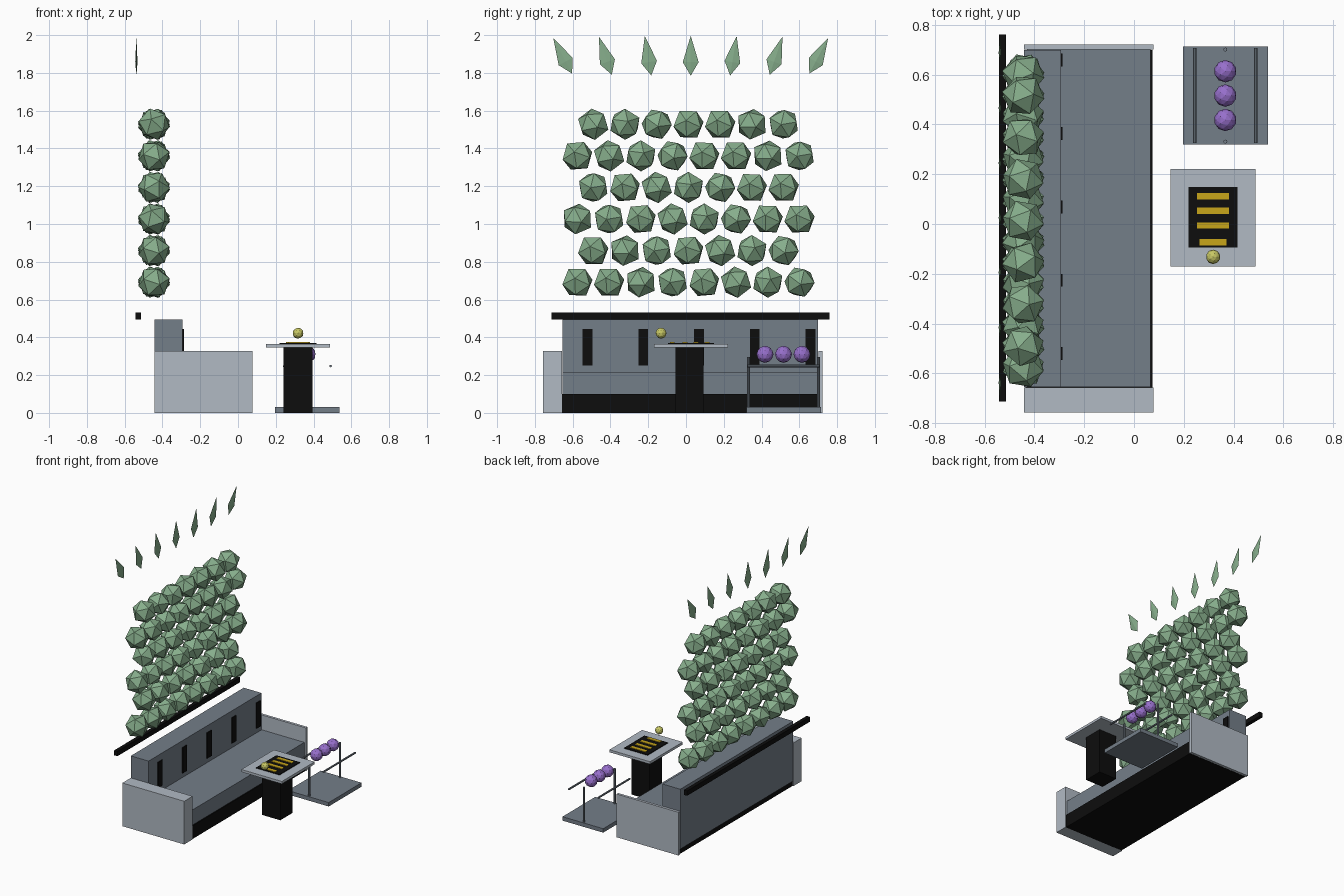
import bpy, bmesh, math, random
from mathutils import Matrix, Vector

if "Cube" in bpy.data.objects:
    bpy.data.objects.remove(bpy.data.objects["Cube"])

random.seed(4)


def mat(name, r, g, b):
    m = bpy.data.materials.new(name)
    m.diffuse_color = (r, g, b, 1)
    m.use_nodes = True
    m.node_tree.nodes["Principled BSDF"].inputs["Base Color"].default_value = m.diffuse_color
    return m


GREY = mat("slate_grey", 0.175, 0.21, 0.25)
PALE = mat("pale_grey", 0.44, 0.49, 0.55)
BLACK = mat("black", 0.004, 0.004, 0.004)
GREEN = mat("leaf_green", 0.24, 0.42, 0.26)
PURPLE = mat("purple", 0.31, 0.16, 0.60)
GOLD = mat("gold", 0.58, 0.38, 0.01)
YELLOW = mat("soft_yellow", 0.58, 0.58, 0.13)


def finish(name, bm, material):
    bmesh.ops.recalc_face_normals(bm, faces=bm.faces[:])
    me = bpy.data.meshes.new(name)
    bm.to_mesh(me)
    bm.free()
    me.materials.append(material)
    ob = bpy.data.objects.new(name, me)
    bpy.context.collection.objects.link(ob)
    return ob


def box(name, x, y, z, material):
    """Box from (min, max) pairs."""
    bm = bmesh.new()
    size = [b - a for a, b in (x, y, z)]
    mid = [(a + b) / 2 for a, b in (x, y, z)]
    bmesh.ops.create_cube(bm, size=1, matrix=Matrix.Translation(mid) @ Matrix.Diagonal((*size, 1)))
    return finish(name, bm, material)


def ball(name, pos, r, sub, material, rot=Matrix()):
    bm = bmesh.new()
    bmesh.ops.create_icosphere(bm, subdivisions=sub, radius=r, matrix=Matrix.Translation(pos) @ rot)
    return finish(name, bm, material)


def rod(name, a, b, r, material):
    a, b = Vector(a), Vector(b)
    d = b - a
    m = Matrix.Translation((a + b) / 2) @ d.to_track_quat('Z', 'Y').to_matrix().to_4x4()
    bm = bmesh.new()
    bmesh.ops.create_cone(bm, cap_ends=True, segments=8, radius1=r, radius2=r, depth=d.length, matrix=m)
    return finish(name, bm, material)


# Sofa
box("sofa_plinth", (-0.435, 0.074), (-0.658, 0.70), (0, 0.10), BLACK)
box("sofa_seat", (-0.43, 0.066), (-0.655, 0.702), (0.10, 0.215), GREY)
box("sofa_back", (-0.442, -0.293), (-0.655, 0.70), (0.04, 0.495), GREY)
box("sofa_arm_near", (-0.442, 0.078), (-0.757, -0.656), (0, 0.328), PALE)
box("sofa_arm_far", (-0.442, 0.078), (0.702, 0.722), (0, 0.328), PALE)
for i in range(5):
    y = -0.521 + 0.295 * i
    box("back_strip", (-0.295, -0.287), (y - 0.026, y + 0.026), (0.25, 0.445), BLACK)

# Wall ledge
box("wall_ledge", (-0.542, -0.514), (-0.713, 0.761), (0.495, 0.532), BLACK)

# Foliage wall: staggered rows of faceted clumps, one vertex facing out
turns = [(random.uniform(-0.3, 0.3), random.uniform(-0.3, 0.3), random.uniform(0, 6.28)) for _ in range(8)]
for row in range(6):
    n = 8 if row % 2 == 0 else 7
    for i in range(n):
        y = 0.013 + (i - (n - 1) / 2) * 0.168
        a, b, c = turns[(i + row) % 8]
        rot = (Matrix.Rotation(a, 4, 'Z') @ Matrix.Rotation(math.pi / 2 + b, 4, 'Y')
               @ Matrix.Rotation(c, 4, 'Z'))
        ball("foliage_clump", (-0.445, y, 0.692 + 0.1672 * row), 0.086, 1, GREEN, rot)

# Hanging leaves: thin kites fanned outward
for i in range(7):
    k = i - 3
    m = Matrix.Translation((-0.538, 0.025 + 0.225 * k, 1.885)) @ Matrix.Rotation(math.radians(-9.3 * k), 4, 'X')
    bm = bmesh.new()
    top, bottom, left, right, front, back = [bm.verts.new(m @ Vector(p)) for p in (
        (0, 0, 0.112), (0, 0, -0.1), (0, -0.042, -0.028), (0, 0.042, -0.028),
        (0.006, 0, -0.028), (-0.006, 0, -0.028))]
    ring = [left, front, right, back]
    for j in range(4):
        p, q = ring[j], ring[(j + 1) % 4]
        bm.faces.new((top, p, q))
        bm.faces.new((bottom, q, p))
    finish("hanging_leaf", bm, GREEN)

# Side table with a dark panel and gold bars
box("table_pedestal", (0.242, 0.394), (-0.055, 0.093), (0, 0.345), BLACK)
box("table_top", (0.147, 0.488), (-0.17, 0.222), (0.345, 0.364), PALE)
box("table_panel", (0.219, 0.416), (-0.095, 0.148), (0.364, 0.370), BLACK)
for y, h in ((0.112, 0.064), (0.054, 0.064), (-0.006, 0.064), (-0.073, 0.054)):
    box("panel_bar", (0.318 - h, 0.318 + h), (y - 0.013, y + 0.013), (0.370, 0.374), GOLD)
ball("table_ball", (0.318, -0.132, 0.422), 0.029, 2, YELLOW)

# Ball rack
box("rack_base", (0.196, 0.538), (0.32, 0.714), (0, 0.03), GREY)
for y in (0.331, 0.701):
    rod("rack_post", (0.367, y, 0.03), (0.367, y, 0.295), 0.008, GREY)
for x in (0.245, 0.49):
    rod("rack_rail", (x, 0.325, 0.248), (x, 0.707, 0.248), 0.007, GREY)
for y in (0.418, 0.516, 0.614):
    ball("rack_ball", (0.367, y, 0.31), 0.045, 2, PURPLE)
